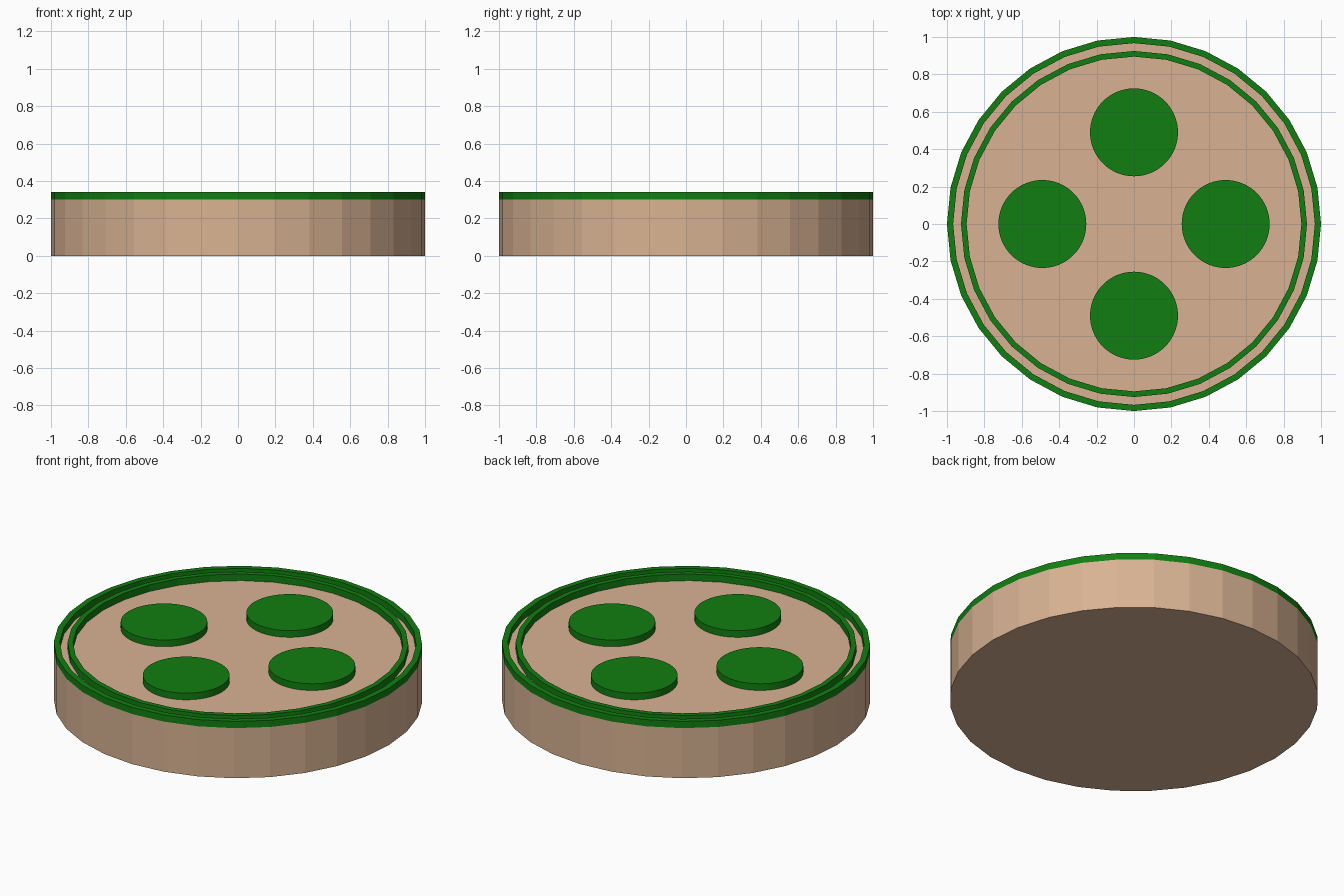
import bpy, bmesh, math

if "Cube" in bpy.data.objects:
    bpy.data.objects.remove(bpy.data.objects["Cube"])

SIDES = 32
BASE_H, TOP_H = 0.30, 0.34


def material(name, rgb):
    m = bpy.data.materials.new(name)
    m.diffuse_color = (*rgb, 1.0)
    m.use_nodes = True
    m.node_tree.nodes["Principled BSDF"].inputs["Base Color"].default_value = m.diffuse_color
    return m


tan = material("tan", (0.69, 0.45, 0.29))
green = material("green", (0.0055, 0.21, 0.0055))


def make_object(name, bm, mat):
    bmesh.ops.recalc_face_normals(bm, faces=bm.faces[:])
    mesh = bpy.data.meshes.new(name)
    bm.to_mesh(mesh)
    bm.free()
    mesh.materials.append(mat)
    obj = bpy.data.objects.new(name, mesh)
    bpy.context.collection.objects.link(obj)
    return obj


def circle(bm, r, z, n, cx=0.0, cy=0.0):
    return [bm.verts.new((cx + r * math.cos(2 * math.pi * i / n),
                          cy + r * math.sin(2 * math.pi * i / n), z))
            for i in range(n)]


def bridge(bm, a, b):
    n = len(a)
    for i in range(n):
        j = (i + 1) % n
        bm.faces.new((a[i], a[j], b[j], b[i]))


def disc(name, r, z0, z1, n, mat, cx=0.0, cy=0.0):
    bm = bmesh.new()
    low, high = circle(bm, r, z0, n, cx, cy), circle(bm, r, z1, n, cx, cy)
    bridge(bm, low, high)
    bm.faces.new(low)
    bm.faces.new(high)
    return make_object(name, bm, mat)


def ring(name, r_out, r_in, z0, z1, mat):
    bm = bmesh.new()
    loops = [circle(bm, r, z, SIDES) for r, z in
             ((r_out, z0), (r_out, z1), (r_in, z1), (r_in, z0))]
    for k in range(4):
        bridge(bm, loops[k], loops[(k + 1) % 4])
    return make_object(name, bm, mat)


# Round tan body
disc("body", 1.0, 0.0, BASE_H, SIDES, tan)

# Two raised rims
ring("outer_rim", 1.0, 0.967, BASE_H, TOP_H, green)
ring("inner_rim", 0.925, 0.895, BASE_H, TOP_H, green)

# Four raised round pads
for k, side in enumerate(("right", "back", "left", "front")):
    a = k * math.pi / 2
    disc(side + "_pad", 0.235, BASE_H, TOP_H, 64, green,
         0.49 * math.cos(a), 0.49 * math.sin(a))
